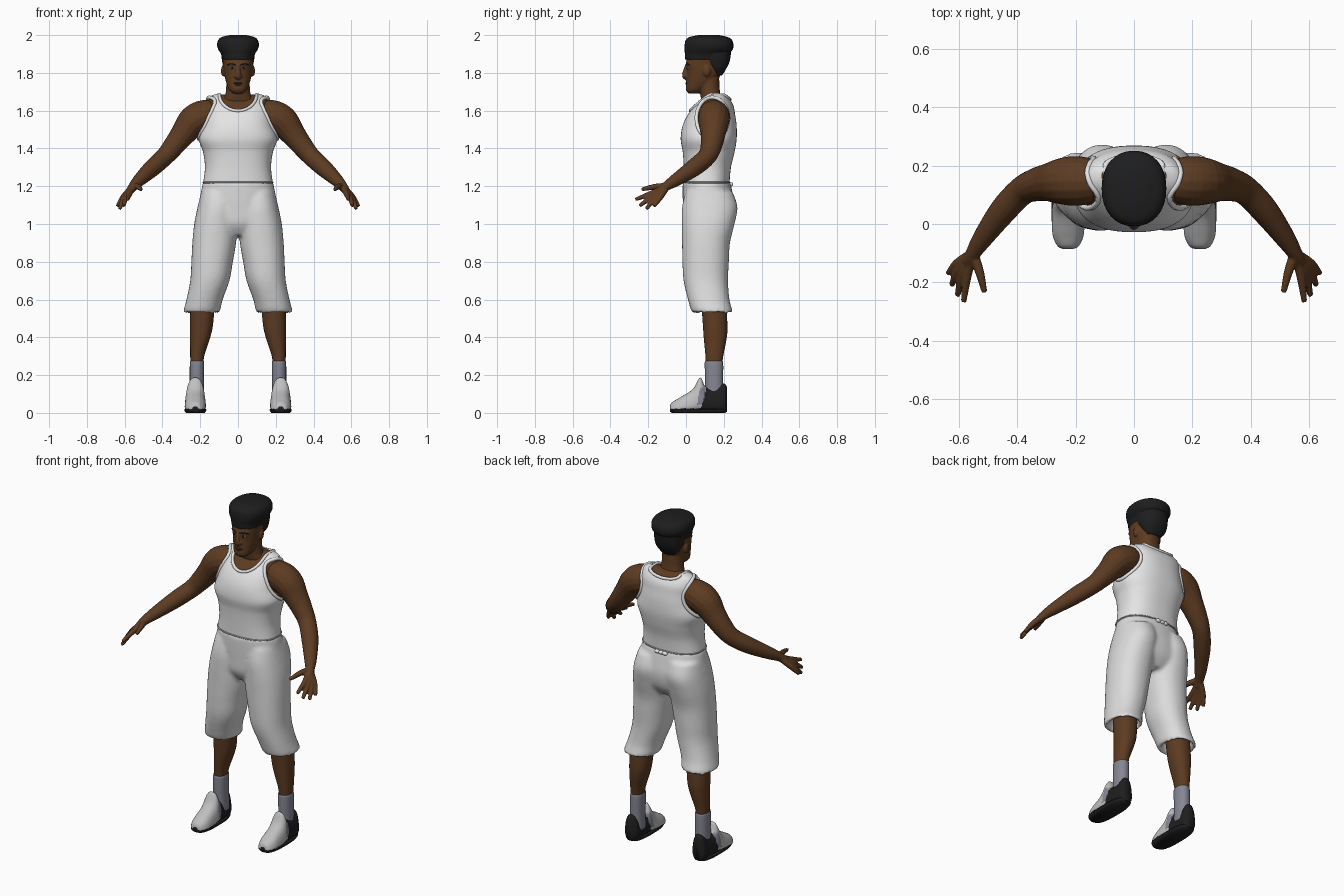
import bpy, bmesh, math
from mathutils import Matrix, Vector

if "Cube" in bpy.data.objects:
    bpy.data.objects.remove(bpy.data.objects["Cube"])


def material(name, *rgb):
    m = bpy.data.materials.new(name)
    m.use_nodes = True
    m.diffuse_color = (*rgb, 1)
    m.node_tree.nodes["Principled BSDF"].inputs["Base Color"].default_value = (*rgb, 1)
    return m


SKIN = material("brown skin", .11, .045, .016)
LIP = material("dark lip", .065, .022, .012)
SHIRT = material("white jersey", .78, .78, .78)
SHORTS = material("white shorts cloth", .72, .72, .72)
TRIM = material("grey trim", .5, .5, .51)
SOCK = material("lavender grey", .24, .24, .3)
SHOE = material("pale shoe leather", .52, .52, .52)
BLACK = material("black", .013, .013, .014)
EYE = material("eye white", .4, .37, .34)


def smooth_rows(rows, steps):
    """Catmull-Rom interpolation of equally long tuples."""
    out = []
    for i in range(len(rows) - 1):
        a, b, c, d = rows[max(i - 1, 0)], rows[i], rows[i + 1], rows[min(i + 2, len(rows) - 1)]
        for k in range(steps):
            t = k / steps
            out.append(tuple(q + .5 * t * (r - p + t * (2*p - 5*q + 4*r - s + t * (3*(q - r) + s - p)))
                             for p, q, r, s in zip(a, b, c, d)))
    return out + [rows[-1]]


def power(v, e):
    return math.copysign(abs(v) ** e, v)


def loft(bm, rings):
    rows = [[bm.verts.new(p) for p in ring] for ring in rings]
    n = len(rows[0])
    for a, b in zip(rows, rows[1:]):
        for i in range(n):
            bm.faces.new((a[i], a[(i + 1) % n], b[(i + 1) % n], b[i]))
    bm.faces.new(rows[0])
    bm.faces.new(rows[-1])


def stack(bm, rows, steps=4, n=32, exp=2.2, side=1):
    """Loft of level rings; each row is z, cx, cy, rx, ry."""
    turn = [2 * math.pi * i / n for i in range(n)]
    loft(bm, [[(side * (cx + rx * power(math.cos(t), 2 / exp)), cy + ry * power(math.sin(t), 2 / exp), z)
               for t in turn] for z, cx, cy, rx, ry in smooth_rows(rows, steps)])


def limb(bm, rows, steps=4, n=16):
    """Round loft along a path; each row is x, y, z, radius."""
    pts = smooth_rows(rows, steps)
    rings = []
    for i, p in enumerate(pts):
        d = Vector(pts[min(i + 1, len(pts) - 1)][:3]) - Vector(pts[max(i - 1, 0)][:3])
        u = d.cross(Vector((0, 0, 1))).normalized()
        v = d.cross(u).normalized()
        turn = [2 * math.pi * k / n for k in range(n)]
        rings.append([Vector(p[:3]) + p[3] * (u * math.cos(t) + v * math.sin(t)) for t in turn])
    loft(bm, rings)


def ball(bm, centre, size):
    bmesh.ops.create_uvsphere(bm, u_segments=16, v_segments=10, radius=1,
                              matrix=Matrix.Translation(centre) @ Matrix.Diagonal((*size, 1)))


def finish(name, bm, mats, mirror=False, voxel=0, relax=4):
    bmesh.ops.recalc_face_normals(bm, faces=bm.faces)
    me = bpy.data.meshes.new(name)
    bm.to_mesh(me)
    bm.free()
    me.polygons.foreach_set("use_smooth", [True] * len(me.polygons))
    ob = bpy.data.objects.new(name, me)
    bpy.context.collection.objects.link(ob)
    for m in mats:
        me.materials.append(m)
    if voxel:
        r = ob.modifiers.new("blend", 'REMESH')
        r.mode, r.voxel_size, r.use_smooth_shade = 'VOXEL', voxel, True
        s = ob.modifiers.new("relax", 'SMOOTH')
        s.factor, s.iterations = .5, relax
    if mirror:
        ob.modifiers.new("mirror", 'MIRROR')
    return ob


def piping(name, points, radius, mat, mirror=False):
    cu = bpy.data.curves.new(name, 'CURVE')
    cu.dimensions, cu.bevel_depth, cu.bevel_resolution = '3D', radius, 2
    sp = cu.splines.new('POLY')
    sp.points.add(len(points) - 1)
    for p, q in zip(sp.points, points):
        p.co = (*q, 1)
    sp.use_cyclic_u = True
    cu.materials.append(mat)
    ob = bpy.data.objects.new(name, cu)
    bpy.context.collection.objects.link(ob)
    if mirror:
        ob.modifiers.new("mirror", 'MIRROR')


# Jersey, cut open at neck and armholes, over the chest
TORSO = [(1.215, 0, .11, .185, .12), (1.3, 0, .113, .175, .125), (1.38, 0, .12, .185, .137),
         (1.45, 0, .12, .207, .148), (1.52, 0, .125, .187, .143), (1.58, 0, .135, .175, .125),
         (1.63, 0, .15, .17, .1), (1.67, 0, .16, .155, .065), (1.69, 0, .165, .11, .04)]
FINE, EXP = smooth_rows(TORSO, 16), 2.4
ARM_Y, ARM_Z, ARM_RY, ARM_RZ = .14, 1.56, .085, .11


def section(z):
    return min(FINE, key=lambda r: abs(r[0] - z))[2:]


def rim(v, r):
    return r * max(0, 1 - min(1, abs(v)) ** EXP) ** (1 / EXP)


def is_open(c):
    drop = .09 if c.y < .16 else .03
    neck = (c.x / .1) ** 2 + ((c.z - 1.69) / drop) ** 2 < 1
    arm = abs(c.x) > .1 and ((c.y - ARM_Y) / ARM_RY) ** 2 + ((c.z - ARM_Z) / ARM_RZ) ** 2 < 1
    return neck or arm


bm = bmesh.new()
stack(bm, TORSO, 8, 96, EXP)
bmesh.ops.delete(bm, geom=[f for f in bm.faces if is_open(f.calc_center_median())], context='FACES')
finish("jersey", bm, [SHIRT])
bm = bmesh.new()
stack(bm, [(z - .004, x, y, rx - .007, ry - .007) for z, x, y, rx, ry in TORSO[2:]], 6, 48, EXP)
finish("chest", bm, [SKIN])

circle = [2 * math.pi * i / 64 for i in range(64)]
neckline, armhole = [], []
for t in circle:
    x, s = .098 * math.cos(t), math.sin(t)
    z = 1.685 - (.085 if s > 0 else .025) * abs(s)
    cy, rx, ry = section(z)
    neckline.append((x, cy - math.copysign(rim(x / rx, ry), s), z))
    y, z = ARM_Y + ARM_RY * math.cos(t), ARM_Z + ARM_RZ * math.sin(t)
    cy, rx, ry = section(z)
    armhole.append((rim((y - cy) / ry, rx), y, z))
piping("neck_trim", neckline, .009, SHIRT)
piping("armhole_trim", armhole, .01, SHIRT, True)
piping("waist_seam", [(.185 * power(math.cos(t), 2 / EXP), .11 + .122 * power(math.sin(t), 2 / EXP), 1.22)
                      for t in circle], .004, TRIM)

# Shorts: hips and two legs blended together, with hollow hems
bm = bmesh.new()
stack(bm, [(1.222, 0, .108, .186, .126), (1.16, 0, .115, .198, .133), (1.08, 0, .122, .208, .138),
           (1.0, 0, .118, .2, .128), (.94, 0, .115, .12, .09)])
for side in (1, -1):
    stack(bm, [(1.17, .1, .122, .095, .125), (1.09, .108, .126, .106, .147), (1.0, .118, .117, .114, .14),
               (.9, .126, .106, .116, .127), (.8, .137, .104, .11, .123), (.7, .149, .105, .104, .118),
               (.6, .177, .12, .096, .11), (.535, .193, .139, .096, .108), (.535, .193, .14, .078, .09),
               (.59, .18, .14, .068, .08)], side=side)
finish("shorts", bm, [SHORTS], voxel=.011)
bm = bmesh.new()
for x in (-.025, 0, .025):
    ball(bm, (x, .238, 1.21), (.017, .012, .011))
finish("waist_tie", bm, [SHIRT])

# Arms and hands
bm = bmesh.new()
limb(bm, [(.1, .15, 1.58, .06), (.17, .148, 1.575, .083), (.235, .147, 1.545, .083), (.29, .143, 1.478, .067),
          (.335, .135, 1.42, .058), (.385, .113, 1.36, .05), (.45, .045, 1.3, .047), (.52, -.05, 1.235, .035),
          (.552, -.1, 1.203, .026), (.57, -.13, 1.178, .022)])
FINGERS = [((.572, -.175, 1.165), (.585, -.268, 1.13)), ((.588, -.17, 1.152), (.606, -.246, 1.096)),
           ((.601, -.157, 1.143), (.626, -.21, 1.08)), ((.607, -.135, 1.143), (.638, -.17, 1.094)),
           ((.53, -.165, 1.197), (.513, -.235, 1.183))]
for knuckle, tip in FINGERS:
    limb(bm, [(.552, -.1, 1.2, .018), (*knuckle, .016), (*tip, .01)], 5, 10)
finish("arm", bm, [SKIN], True, .005, 3)

# Head and neck
bm = bmesh.new()
stack(bm, [(1.69, 0, .04, .025, .025), (1.71, 0, .05, .047, .05), (1.75, 0, .077, .063, .076),
           (1.8, 0, .097, .075, .093), (1.85, 0, .101, .08, .1), (1.92, 0, .11, .084, .1), (1.96, 0, .11, .06, .07)])
stack(bm, [(1.6, 0, .15, .11, .06), (1.65, 0, .143, .09, .06), (1.69, 0, .128, .066, .053), (1.8, 0, .12, .06, .055)])
limb(bm, [(0, .006, 1.845, .009), (0, -.002, 1.815, .012), (0, -.006, 1.785, .016), (0, .006, 1.775, .014)])
for s in (1, -1):
    ball(bm, (s * .079, .11, 1.81), (.011, .02, .03))
    ball(bm, (s * .013, .001, 1.783), (.011, .012, .009))
    limb(bm, [(s * .008, .006, 1.846, .009), (s * .03, .012, 1.85, .009), (s * .055, .028, 1.845, .009)])
finish("head", bm, [SKIN], voxel=.005, relax=3)

bm = bmesh.new()
ball(bm, (0, .006, 1.745), (.027, .009, .005))
ball(bm, (0, .007, 1.737), (.022, .009, .005))
finish("lips", bm, [LIP])
for name, mat, centre, size in [("eye", EYE, (.031, .014, 1.826), (.014, .009, .006)),
                                ("pupil", BLACK, (.031, .008, 1.826), (.006, .005, .006))]:
    bm = bmesh.new()
    ball(bm, centre, size)
    finish(name, bm, [mat], True)
bm = bmesh.new()
limb(bm, [(.012, .002, 1.843, .004), (.032, .006, 1.849, .005), (.055, .023, 1.844, .004)], n=8)
finish("eyebrow", bm, [BLACK], True)

# Cap and hair
bm = bmesh.new()
stack(bm, [(1.872, 0, .1, .083, .104), (1.9, 0, .11, .09, .116), (1.925, 0, .12, .105, .128),
           (1.95, 0, .122, .111, .129), (1.975, 0, .121, .104, .122), (1.99, 0, .12, .085, .1), (2.0, 0, .12, .045, .055)])
finish("cap", bm, [BLACK])
bm = bmesh.new()
stack(bm, [(1.785, 0, .16, .045, .03), (1.82, 0, .165, .072, .047), (1.86, 0, .155, .084, .076),
           (1.92, 0, .14, .09, .1)])
finish("hair", bm, [BLACK])

# Lower legs and socks
bm = bmesh.new()
stack(bm, [(.24, .217, .148, .033, .043), (.3, .216, .15, .037, .047), (.4, .2, .155, .053, .061),
           (.47, .193, .154, .061, .065), (.62, .185, .145, .066, .066)])
finish("lower_leg", bm, [SKIN], True)
bm = bmesh.new()
stack(bm, [(.06, .218, .15, .04, .05), (.15, .218, .149, .038, .048), (.265, .217, .148, .038, .049),
           (.27, .217, .148, .033, .044)])
finish("sock", bm, [SOCK], True)

# Shoes: upright sections from toe to heel (y, half width, height)
bm = bmesh.new()
rings = []
for y, w, top in smooth_rows([(-.085, .02, .035), (-.075, .04, .055), (-.035, .058, .08), (.035, .06, .125),
                              (.075, .056, .187), (.105, .053, .138), (.16, .05, .137), (.2, .045, .155),
                              (.216, .028, .14)], 6):
    ring = []
    for i in range(40):
        t = 2 * math.pi * i / 40
        h = .5 + .5 * power(math.sin(t), .75)
        ring.append((.226 + w * power(math.cos(t), .75) * (1.08 - .4 * h), y, .004 + (top - .004) * h))
    rings.append(ring)
loft(bm, rings)
for f in bm.faces:
    c = f.calc_center_median()
    heel = c.y > .075 + .25 * c.z
    panel = c.y > .05 + .2 * c.z and .04 < c.z < .13
    f.material_index = 1 if c.z < .022 or heel else 2 if panel else 0
finish("shoe", bm, [SHOE, BLACK, SOCK], True)

# Dark outsole under each shoe
bm = bmesh.new()
stack(bm, [(0, .226, .066, .05, .143), (.012, .226, .066, .058, .149), (.02, .226, .066, .057, .148)], 2, 32, 2.8)
finish("outsole", bm, [BLACK], True)
